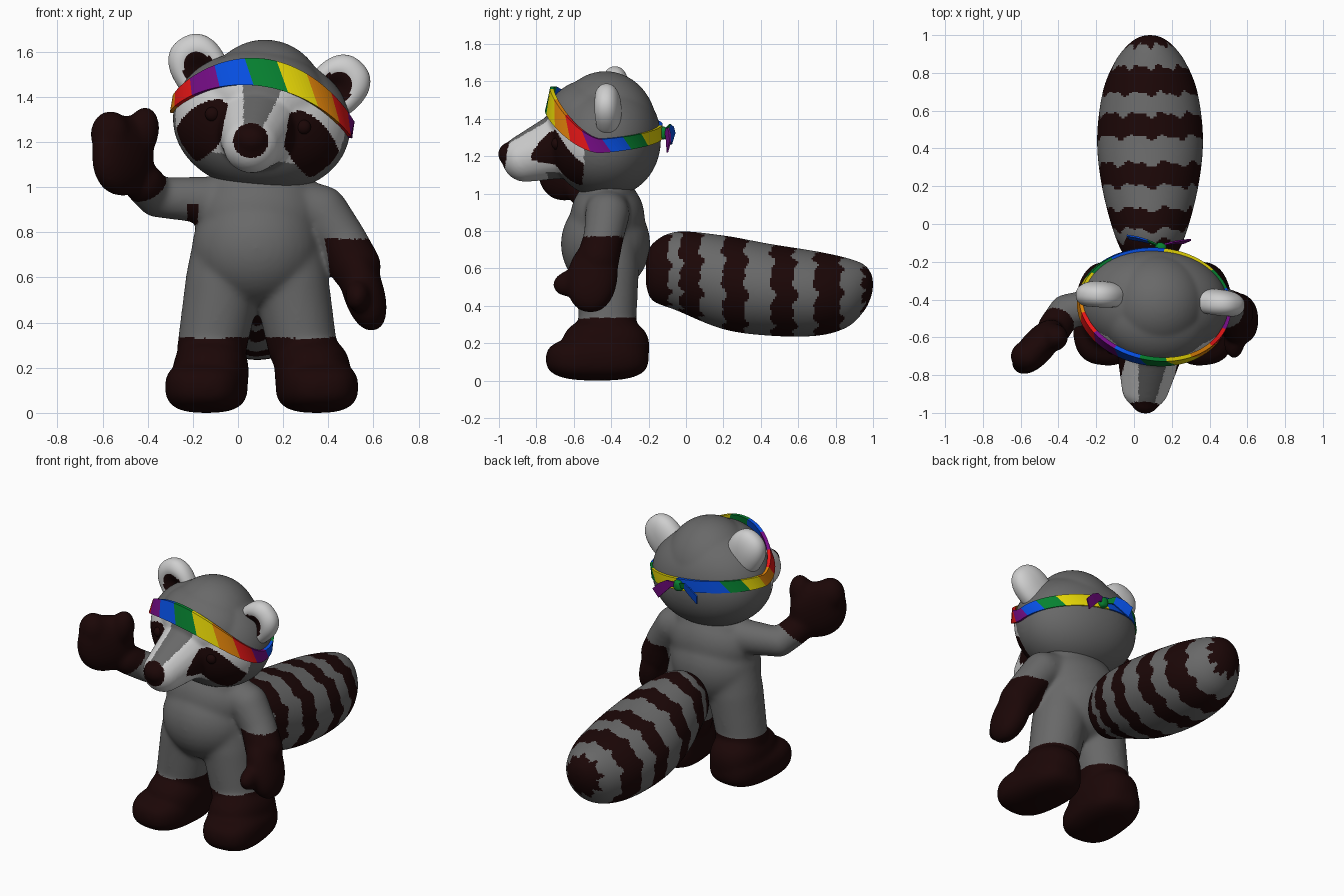
import bpy, bmesh, math
from mathutils import Vector, Matrix, Euler

if "Cube" in bpy.data.objects:
    bpy.data.objects.remove(bpy.data.objects["Cube"])

COLOURS = {
    "grey_fur": (0.14, 0.14, 0.14), "dark_fur": (0.011, 0.002, 0.002), "pale_fur": (0.62, 0.62, 0.62),
    "red": (0.8, 0.008, 0.008), "purple": (0.18, 0.004, 0.24), "blue": (0.002, 0.08, 0.78),
    "green": (0.002, 0.22, 0.03), "yellow": (0.85, 0.72, 0.002), "orange": (0.76, 0.23, 0.003)}
MATS = []
for name, rgb in COLOURS.items():
    m = bpy.data.materials.new(name)
    m.diffuse_color = (*rgb, 1)
    m.use_nodes = True
    m.node_tree.nodes["Principled BSDF"].inputs["Base Color"].default_value = m.diffuse_color
    MATS.append(m)
GREY, DARK, PALE, RED, PURPLE, BLUE, GREEN, YELLOW, ORANGE = range(9)


def blob(bm, c, r, rot=(0, 0, 0), n=2, seg=32):
    """Ellipsoid (n=2) or rounded box (n>2)."""
    verts = bmesh.ops.create_uvsphere(bm, u_segments=seg, v_segments=seg // 2, radius=1)["verts"]
    M = Matrix.Translation(c) @ Euler([math.radians(a) for a in rot]).to_matrix().to_4x4() @ Matrix.Diagonal((*r, 1))
    for v in verts:
        v.co = M @ (v.co / sum(abs(a) ** n for a in v.co) ** (1 / n))


def limb(bm, pts):
    """Chain of overlapping spheres through (x, y, z, radius) points."""
    for a, b in zip(pts, pts[1:]):
        for i in range(11):
            p = Vector(a).lerp(Vector(b), i / 10)
            blob(bm, p[:3], [p[3]] * 3, seg=24)


def finish(name, bm, rule, M=Matrix(), fuse=0, smooth=True):
    """Make the object, optionally fuse its lumps into one skin, colour faces by rule."""
    me = bpy.data.meshes.new(name)
    bm.to_mesh(me)
    bm.free()
    ob = bpy.data.objects.new(name, me)
    bpy.context.collection.objects.link(ob)
    if fuse:
        r = ob.modifiers.new("fuse", "REMESH")
        r.mode, r.voxel_size = "VOXEL", 0.01
        s = ob.modifiers.new("soften", "SMOOTH")
        s.factor, s.iterations = 0.5, fuse
        dg = bpy.context.evaluated_depsgraph_get()
        new = bpy.data.meshes.new_from_object(ob.evaluated_get(dg))
        ob.modifiers.clear()
        ob.data = me = new
    me.materials.clear()
    for m in MATS:
        me.materials.append(m)
    if smooth:
        me.shade_smooth()
    for f in me.polygons:
        f.material_index = rule(f.center, f.normal) if callable(rule) else rule
    ob.matrix_world = M
    return ob


# Body: torso, legs and feet
bm = bmesh.new()
blob(bm, (0.1, -0.42, 1.0), (0.25, 0.15, 0.1))
blob(bm, (0.09, -0.42, 0.87), (0.285, 0.2, 0.22))
blob(bm, (0.08, -0.43, 0.73), (0.285, 0.24, 0.26))
for s in (-1, 1):
    limb(bm, [(0.085 + s * 0.11, -0.42, 0.8, 0.165), (0.085 + s * 0.15, -0.42, 0.58, 0.17),
              (0.085 + s * 0.2, -0.42, 0.3, 0.155)])
    fx = 0.105 + s * 0.245
    blob(bm, (fx, -0.475, 0.115), (0.178, 0.275, 0.115), (0, 0, s * 6), 2.8)
    blob(bm, (fx - s * 0.02, -0.43, 0.18), (0.168, 0.235, 0.16), n=2.4)

# Raised waving arm
limb(bm, [(-0.08, -0.42, 0.94, 0.11), (-0.36, -0.46, 0.955, 0.09), (-0.42, -0.55, 1.02, 0.092)])
blob(bm, (-0.51, -0.65, 1.14), (0.175, 0.09, 0.18), (0, 0, 48), 2.2)
blob(bm, (-0.565, -0.7, 1.235), (0.09, 0.085, 0.105))
blob(bm, (-0.425, -0.6, 1.24), (0.075, 0.075, 0.12), (0, 12, 0))

# Lowered arm
limb(bm, [(0.26, -0.42, 0.92, 0.12), (0.37, -0.42, 0.89, 0.12), (0.46, -0.44, 0.77, 0.108), (0.52, -0.47, 0.65, 0.115)])
blob(bm, (0.552, -0.5, 0.55), (0.092, 0.135, 0.195), (-8, -17, 0), 2.2)
blob(bm, (0.53, -0.625, 0.52), (0.055, 0.09, 0.07), (15, 0, 0))
CUFF, AIM = Vector((-0.41, -0.53, 0.985)), Vector((-0.4, -0.55, 0.73))


def body_colour(c, n):
    foot = c.z < 0.335 - 0.06 * max(0, -0.5 - c.y)
    mitten = c.x < -0.3 and (c - CUFF).dot(AIM) > 0
    low_mitten = c.z < 0.77 and c.x > 0.385 + 0.15 * (0.77 - c.z)
    patch = abs(c.x + 0.2) < 0.022 and 0.835 < c.z < 0.93 and c.y < -0.42
    return DARK if foot or mitten or low_mitten or patch else GREY


finish("body", bm, body_colour, fuse=36)

# Head frame: slightly rolled and turned
HEAD = (Matrix.Translation((0.108, -0.43, 1.31)) @ Matrix.Rotation(math.radians(-4), 4, "Z")
        @ Matrix.Rotation(math.radians(8), 4, "Y"))


def band_z(f):
    """Height of the headband for f = cosine of angle from the front."""
    return 0.2 * max(0, f) ** 1.6 + 0.02 * max(0, -f)


def face_colour(c, n):
    x, y, z = abs(c.x), c.y, c.z
    if (c - Vector((0, -0.555, -0.1))).length < 0.083:
        return DARK                                     # nose
    if y > -0.09 - 0.15 * max(0, -z - 0.1) or z > band_z(math.sqrt(max(0, 1 - (x / 0.4) ** 2))):
        return GREY
    if y > -0.4:                                        # slanted eye patches
        dx, dz = x - 0.25, z + 0.1
        a, b = 0.6 * dx - 0.8 * dz, 0.8 * dx + 0.6 * dz
        if (a / 0.175) ** 2 + (b / 0.1) ** 2 < 1 and x > 0.14:
            return DARK
    if x < 0.045 + 0.26 * max(0, z + 0.03) and n.z > -0.1 and z > -0.12:
        return GREY                                     # stripe down the brow
    return GREY if (z < -0.18 + 0.3 * max(0, x - 0.25) and y > -0.31) else PALE


bm = bmesh.new()
blob(bm, (0, 0, -0.02), (0.395, 0.295, 0.308), n=2.1, seg=64)
blob(bm, (0, 0, 0.04), (0.28, 0.275, 0.305), seg=64)
blob(bm, (0, -0.08, 0.1), (0.285, 0.232, 0.2), seg=64)
limb(bm, [(0, -0.22, -0.05, 0.18), (0, -0.43, -0.122, 0.128)])
blob(bm, (0, -0.51, -0.1), (0.075, 0.068, 0.065))
finish("head", bm, face_colour, HEAD, fuse=16)

# Eyes
bm = bmesh.new()
for s in (-1, 1):
    blob(bm, (s * 0.205, -0.25, -0.015), (0.032, 0.026, 0.032), seg=24)
finish("eyes", bm, DARK, HEAD)

# Cupped ears
for s, side in ((-1, "left"), (1, "right")):
    bm = bmesh.new()
    blob(bm, (0, 0, 0), (1, 1, 1), (90, 0, 0), n=2.3, seg=64)
    for v in bm.verts:
        if v.co.y < 0:
            v.co.y *= 1 - 0.8 * math.exp(-((v.co.x ** 2 + (v.co.z + 0.15) ** 2) / 0.25))
    T = (Matrix.Translation((s * 0.31, 0.03, 0.178)) @ Matrix.Rotation(math.radians(s * 38), 4, "Y")
         @ Matrix.Diagonal((0.124, 0.078, 0.152, 1)))
    inv = T.inverted()
    bm.transform(T)

    def ear_colour(c, n):
        p = inv @ c
        return DARK if p.y < 0 and (p.x / 0.58) ** 2 + ((p.z + 0.12) / 0.57) ** 2 < 1 else PALE
    finish(side + "_ear", bm, ear_colour, HEAD)

# Striped headband: closed strip with four corners per section
CYCLE = [GREEN, YELLOW, ORANGE, RED, PURPLE, BLUE]
STRIPES, PER = 17, 8
bm = bmesh.new()
N = STRIPES * PER
rings = []
for i in range(N):
    ring = []
    for v, off in ((-1, 0.008), (1, 0.008), (1, -0.014), (-1, -0.014)):
        t = 2 * math.pi * (i - PER / 2) / N - 0.08 * v + 0.02
        f = math.cos(t)
        flare = 1 - 0.045 * v * max(0, f)
        h = 0.037 + 0.024 * max(0, f)
        ry = 0.3 if f > 0 else 0.297
        ring.append(bm.verts.new(((0.4 + off) * flare * math.sin(t), -(ry + off) * flare * f, band_z(f) + v * h)))
    rings.append(ring)
tint = []
BACK = {8: YELLOW, 9: BLUE}
for i in range(N):
    a, b = rings[i], rings[(i + 1) % N]
    stripe = i // PER
    for k in range(4):
        bm.faces.new((a[k], b[k], b[(k + 1) % 4], a[(k + 1) % 4]))
        # the cycle is counted both ways from the front and meets under the knot
        tint.append(BACK.get(stripe, CYCLE[(stripe if stripe < 8 else stripe - STRIPES) % 6]))
bmesh.ops.recalc_face_normals(bm, faces=bm.faces)
band = finish("headband", bm, GREY, HEAD, smooth=False)
for f, t in zip(band.data.polygons, tint):
    f.material_index = t

# Knot and ribbon tails at the back
bm = bmesh.new()
blob(bm, (0.01, 0.305, 0.015), (0.03, 0.028, 0.034), n=3, seg=24)
finish("knot", bm, GREEN, HEAD)
for s, col, tip in ((1, PURPLE, PURPLE), (-1, GREEN, BLUE)):
    bm = bmesh.new()
    path = [(0, 0.31, 0.02, 0.014), (0.06, 0.33, 0.03, 0.022), (0.11, 0.34, 0.0, 0.03), (0.16, 0.345, -0.04, 0.03)]
    prev = None
    for x, y, z, w in path:
        q = [bm.verts.new((s * (x + e * w * 0.4), y + d + e * w * 0.3, z + e * w))
             for e, d in ((-1, 0), (1, 0), (1, 0.009), (-1, 0.009))]
        if prev:
            for k in range(4):
                bm.faces.new((prev[k], q[k], q[(k + 1) % 4], prev[(k + 1) % 4]))
        else:
            bm.faces.new(q)
        prev = q
    bm.faces.new(prev)
    bmesh.ops.recalc_face_normals(bm, faces=bm.faces)
    finish("ribbon_tail", bm, lambda c, n: tip if abs(c.x) > 0.05 else col, HEAD, smooth=False)

# Bushy ringed tail: smooth loft through (y, centre z, half width, half height)
ST = [Vector(p) for p in ((-0.215, 0.58, 0.05, 0.06), (-0.18, 0.58, 0.125, 0.15), (-0.05, 0.585, 0.19, 0.21),
      (0.2, 0.525, 0.255, 0.25), (0.45, 0.485, 0.28, 0.245), (0.7, 0.465, 0.25, 0.225), (0.86, 0.47, 0.185, 0.185),
      (0.95, 0.495, 0.115, 0.125), (0.99, 0.51, 0.055, 0.06), (1.0, 0.515, 0.005, 0.005))]
bm = bmesh.new()
SEG, prev = 96, None
for i in range(len(ST) - 1):
    a, b, c, d = (ST[min(max(j, 0), len(ST) - 1)] for j in (i - 1, i, i + 1, i + 2))
    steps = max(4, int((c[0] - b[0]) / 0.008))
    for k in range(steps + (i == len(ST) - 2)):
        t = k / steps
        p = 0.5 * (2 * b + (c - a) * t + (2 * a - 5 * b + 4 * c - d) * t ** 2 + (3 * b - a - 3 * c + d) * t ** 3)
        ring = [bm.verts.new((0.085 + p[2] * math.cos(u), p[0], p[1] + p[3] * math.sin(u)))
                for u in (2 * math.pi * j / SEG for j in range(SEG))]
        if prev:
            for j in range(SEG):
                bm.faces.new((prev[j], prev[(j + 1) % SEG], ring[(j + 1) % SEG], ring[j]))
        else:
            bm.faces.new(ring)
        prev = ring
bm.faces.new(prev)
bmesh.ops.recalc_face_normals(bm, faces=bm.faces)
RINGS = ((-0.3, -0.09), (-0.03, 0.08), (0.2, 0.32), (0.46, 0.58), (0.69, 0.83), (0.945, 2))


def ring_colour(c, n):
    u = math.atan2(c.z - 0.5, c.x - 0.085)
    y = c.y + 0.012 * math.sin(9 * u) + 0.008 * math.sin(17 * u + 1)
    return DARK if any(a < y < b for a, b in RINGS) else GREY


finish("tail", bm, ring_colour)
